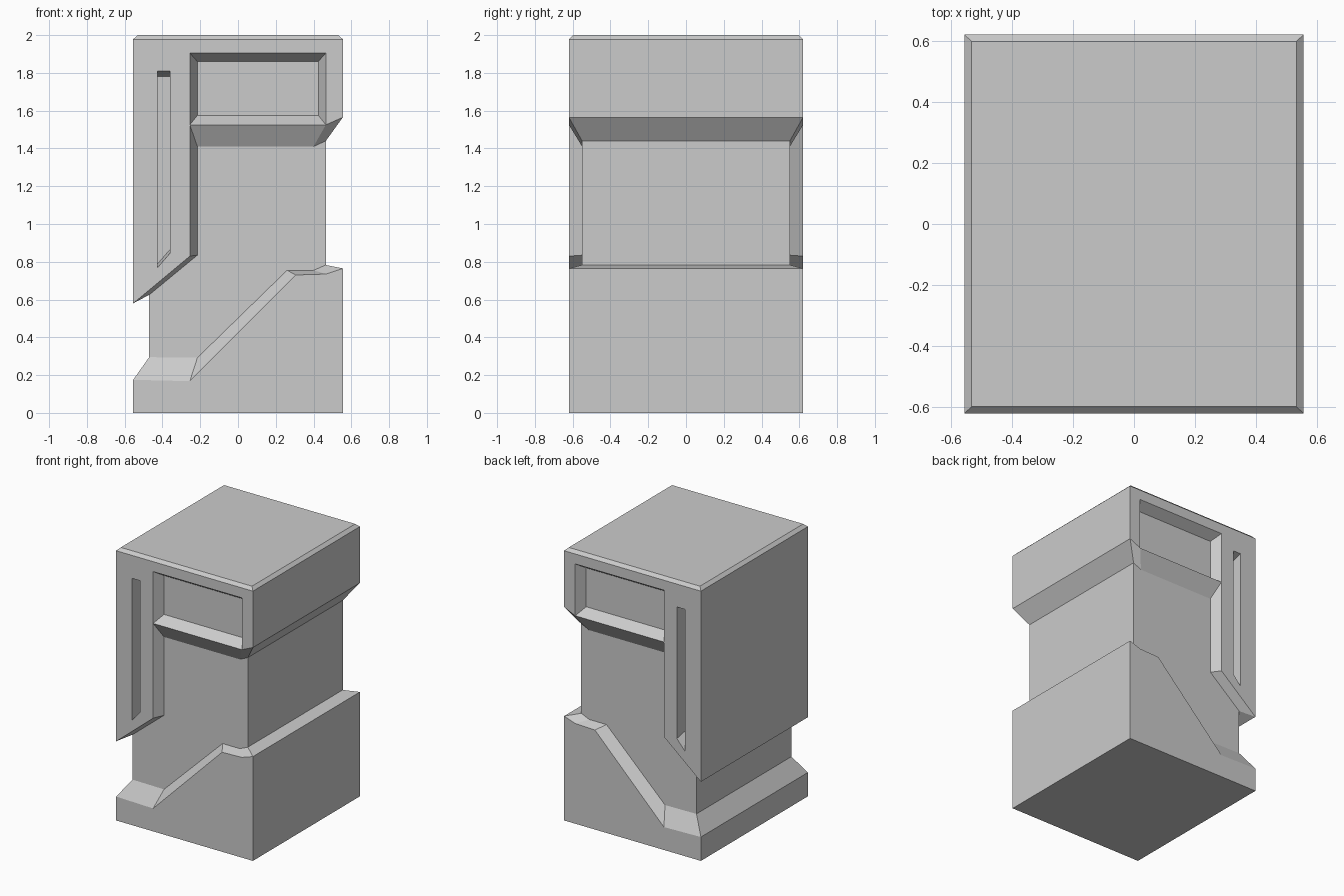
import bpy, bmesh

if "Cube" in bpy.data.objects:
    bpy.data.objects.remove(bpy.data.objects["Cube"])

OUT, IN = 0.62, 0.55          # half depth of the outer faces and of the core
bm = bmesh.new()


def face(*pts):
    """Add one polygon from xyz points."""
    bm.faces.new([bm.verts.new(p) for p in pts])


def at(y, *pts):
    """Lift (x, z) profile points to depth y."""
    return [(x, y, z) for x, z in pts]


def ring(a, b):
    """Quads joining two closed loops."""
    for i in range(len(a)):
        j = (i + 1) % len(a)
        face(a[i], a[j], b[j], b[i])


# Contour lines running left to right over the front face
base_lip = [(-.555, .175), (-.255, .168), (.305, .73), (.465, .735), (.555, .765)]
base_neck = [(-.47, .295), (-.215, .292), (.26, .755), (.40, .755), (.465, .783)]
head_neck = [(-.47, .625), (-.215, .835), (-.215, 1.41), (.40, 1.41), (.465, 1.44)]
head_lip = [(-.555, .58), (-.255, .83), (-.255, 1.525), (.465, 1.525), (.555, 1.565)]
ground = [(x, 0) for x, z in base_lip]
rows = [(OUT, ground), (OUT, base_lip), (IN, base_neck), (IN, head_neck), (OUT, head_lip)]

for s in (-1, 1):
    # Base, sloped ledges, core and underside of the head
    for (ya, a), (yb, b) in zip(rows, rows[1:]):
        pa, pb = at(s * ya, *a), at(s * yb, *b)
        for i in range(4):
            face(pa[i], pa[i + 1], pb[i + 1], pb[i])

    # Head face, framed around the slot and the window recess
    y = s * OUT
    A, B, P, G, H = at(y, *head_lip)
    C, F, D, E = at(y, (-.255, 1.905), (.465, 1.905), (-.555, 1.978), (.555, 1.978))
    slot = at(y, (-.425, .77), (-.36, .845), (-.36, 1.81), (-.425, 1.81))
    s0, s1, s2, s3 = slot
    for f in ((A, B, s1, s0), (B, P, C, s2, s1), (C, D, s3, s2), (D, A, s0, s3),
              (C, F, E, D), (F, G, H, E)):
        face(*f)

    # Narrow slot in the arm
    slot_floor = at(s * (OUT - .1), (-.425, .79), (-.36, .865), (-.36, 1.78), (-.425, 1.78))
    ring(slot, slot_floor)
    face(*slot_floor)

    # Window recess with sloping walls
    window = at(s * IN, (-.215, 1.575), (-.215, 1.86), (.425, 1.86), (.425, 1.575))
    ring([P, C, F, G], window)
    face(*window)

    # Top chamfer
    face(D, E, (.532, s * .598, 2), (-.532, s * .598, 2))

# Side walls, running front to back
for end, sx in ((0, -1), (4, 1)):
    line = [(r[end][0], y, r[end][1]) for y, r in rows]
    line += [(sx * .555, OUT, 1.978), (sx * .532, .598, 2)]
    for (xa, ya, za), (xb, yb, zb) in zip(line, line[1:]):
        face((xa, -ya, za), (xa, ya, za), (xb, yb, zb), (xb, -yb, zb))

# Top and bottom
face(*[(x, y, 2) for x, y in ((-.532, -.598), (.532, -.598), (.532, .598), (-.532, .598))])
face(*(at(-OUT, *ground) + at(OUT, *ground[::-1])))

bmesh.ops.remove_doubles(bm, verts=bm.verts, dist=0.0005)
bmesh.ops.recalc_face_normals(bm, faces=bm.faces)
mesh = bpy.data.meshes.new("pillar_block")
bm.to_mesh(mesh)
bm.free()
bpy.context.collection.objects.link(bpy.data.objects.new("pillar_block", mesh))
